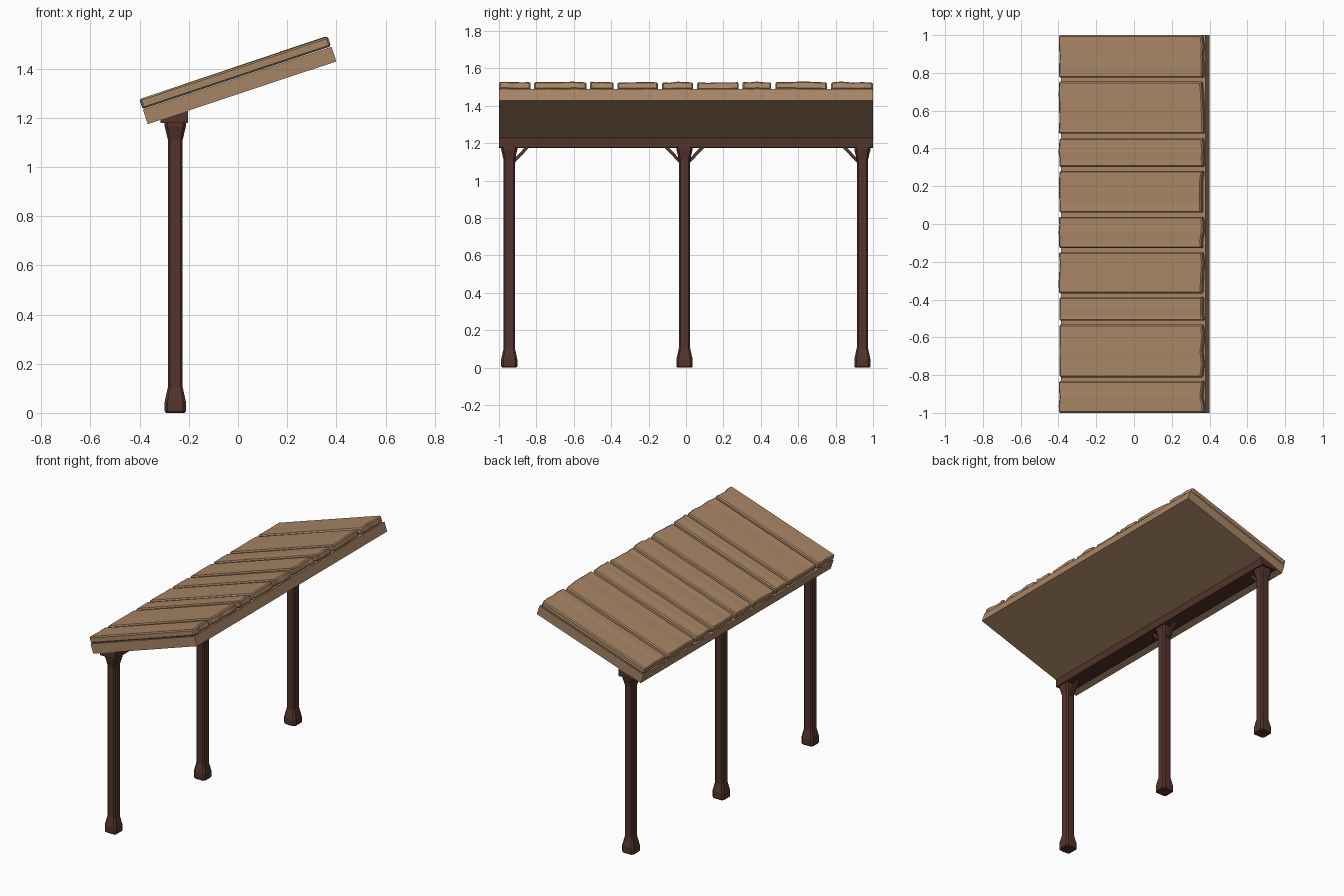
import bpy, bmesh, math, random
from mathutils import Vector

if "Cube" in bpy.data.objects:
    bpy.data.objects.remove(bpy.data.objects["Cube"])

random.seed(4)
ANG = math.radians(18.4)
U = Vector((math.cos(ANG), 0, math.sin(ANG)))      # up the slope
N = Vector((-math.sin(ANG), 0, math.cos(ANG)))     # out of the roof
O = Vector((-0.367, 0, 1.174))                     # low bottom edge of roof
LEN = 0.808
POST_X = -0.255


def material(name, rgb):
    m = bpy.data.materials.new(name)
    m.diffuse_color = (*rgb, 1)
    m.use_nodes = True
    m.node_tree.nodes["Principled BSDF"].inputs["Base Color"].default_value = m.diffuse_color
    return m


TAN = material("tan_wood", (0.39, 0.235, 0.13))
DARK = material("dark_wood", (0.085, 0.034, 0.024))


def roof_point(u, y, n):
    return O + U * u + N * n + Vector((0, y, 0))


def loft(name, rings, mat, bevel=0.0):
    """Skin a list of equal-length rings and cap both ends."""
    bm = bmesh.new()
    vr = [[bm.verts.new(p) for p in r] for r in rings]
    k = len(vr[0])
    for a, b in zip(vr, vr[1:]):
        for i in range(k):
            bm.faces.new((a[i], a[(i + 1) % k], b[(i + 1) % k], b[i]))
    bm.faces.new(vr[0])
    bm.faces.new(vr[-1])
    bmesh.ops.recalc_face_normals(bm, faces=bm.faces)
    me = bpy.data.meshes.new(name)
    bm.to_mesh(me)
    bm.free()
    me.materials.append(mat)
    ob = bpy.data.objects.new(name, me)
    bpy.context.collection.objects.link(ob)
    if bevel:
        mod = ob.modifiers.new("bevel", 'BEVEL')
        mod.width = bevel
        mod.segments = 1
        mod.limit_method = 'ANGLE'
        mod.angle_limit = math.radians(40)
    return ob


# Roof slab
loft("roof_slab", [[roof_point(u, y, n) for u, n in
     ((0, 0), (LEN, 0), (LEN, 0.063), (0, 0.063))] for y in (-1, 1)], TAN)

# Roof planks with slightly worn ends
spans = [(-1, -0.832), (-0.812, -0.533), (-0.512, -0.387), (-0.367, -0.15),
         (-0.128, 0.038), (0.06, 0.281), (0.303, 0.455), (0.478, 0.754), (0.775, 1)]
for i, (y0, y1) in enumerate(spans):
    rings = []
    for s in range(5):
        y = y0 + (y1 - y0) * s / 4
        lo = random.uniform(-0.001, 0.006)
        hi = LEN - random.uniform(0.0, 0.014)
        top = 0.108 + random.uniform(-0.003, 0.002)
        rings.append([roof_point(lo, y, 0.065), roof_point(hi, y, 0.065),
                      roof_point(hi, y, top), roof_point(lo, y, 0.107)])
    loft(f"roof_plank_{i + 1}", rings, TAN, 0.007)

# Beam under the roof, its top cut to the slope
def under(x):
    return O.z + (x - O.x) * math.tan(ANG) + 0.005

loft("support_beam", [[Vector(p) for p in
     ((-0.316, y, 1.178), (-0.204, y, 1.178), (-0.204, y, under(-0.204)),
      (-0.316, y, under(-0.316)))] for y in (-1, 1)], DARK)


# Posts: chamfered square sections with flared foot and head
def section(y, z, h):
    c = h * 0.72
    pts = ((h, -c), (h, c), (c, h), (-c, h), (-h, c), (-h, -c), (-c, -h), (c, -h))
    return [Vector((POST_X + px, y + py, z)) for px, py in pts]

profile = [(0, 0.038), (0.006, 0.043), (0.046, 0.043), (0.105, 0.030),
           (1.11, 0.030), (1.165, 0.043), (1.18, 0.043)]
posts = {"front": (-0.945, (1,)), "middle": (-0.008, (-1, 1)), "back": (0.943, (-1,))}
for name, (y, sides) in posts.items():
    loft(f"{name}_post", [section(y, z, h) for z, h in profile], DARK)
    # Diagonal braces from post head to beam
    for d in sides:
        ends = ((0.025, 1.103), (0.100, 1.182))
        loft(f"{name}_brace", [[Vector((POST_X + px, y + d * (a + q), z - q))
             for px, q in ((-0.01, -0.006), (0.01, -0.006), (0.01, 0.006), (-0.01, 0.006))]
             for a, z in ends], DARK)
